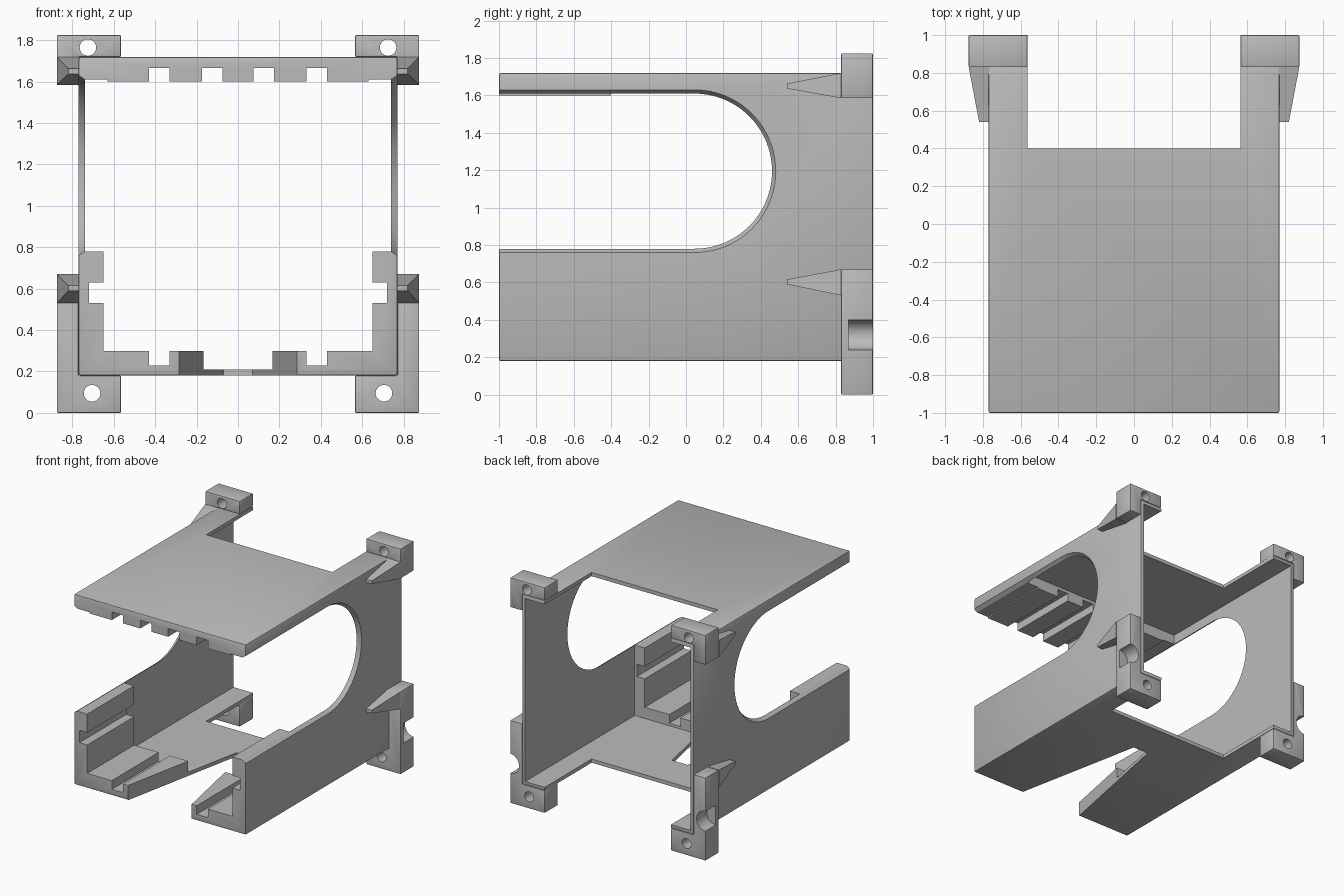
import bpy
import bmesh
from math import cos, sin, pi

default = bpy.data.objects.get("Cube")
if default:
    bpy.data.objects.remove(default, do_unlink=True)

grey = bpy.data.materials.new("plain_grey")
grey.use_nodes = True
colour = (0.5, 0.5, 0.5, 1)
grey.diffuse_color = colour
grey.node_tree.nodes["Principled BSDF"].inputs["Base Color"].default_value = colour


def finish(name, bm):
    bmesh.ops.recalc_face_normals(bm, faces=bm.faces)
    mesh = bpy.data.meshes.new(name)
    bm.to_mesh(mesh)
    bm.free()
    mesh.materials.append(grey)
    obj = bpy.data.objects.new(name, mesh)
    bpy.context.collection.objects.link(obj)
    return obj


def loft(name, loops):
    """Solid through matching rings of points, capped at both ends."""
    bm = bmesh.new()
    rings = [[bm.verts.new(p) for p in loop] for loop in loops]
    n = len(rings[0])
    for a, b in zip(rings, rings[1:]):
        for i in range(n):
            j = (i + 1) % n
            bm.faces.new((a[i], a[j], b[j], b[i]))
    bm.faces.new(rings[0])
    bm.faces.new(rings[-1])
    return finish(name, bm)


def extrude_y(name, profile, y0, y1):
    return loft(name, [[(x, y, z) for x, z in profile] for y in (y0, y1)])


def box(name, x0, x1, y0, y1, z0, z1):
    return extrude_y(name, [(x0, z0), (x1, z0), (x1, z1), (x0, z1)], y0, y1)


def rod(name, x, z, r, y0, y1):
    ring = [(x + r * cos(2 * pi * i / 32), z + r * sin(2 * pi * i / 32)) for i in range(32)]
    return extrude_y(name, ring, y0, y1)


def apply_modifiers(obj):
    bpy.context.view_layer.update()
    graph = bpy.context.evaluated_depsgraph_get()
    mesh = bpy.data.meshes.new_from_object(obj.evaluated_get(graph))
    obj.modifiers.clear()
    obj.data = mesh


def bevel(obj, width):
    mod = obj.modifiers.new("soft_edges", 'BEVEL')
    mod.width = width
    mod.segments = 2
    apply_modifiers(obj)


def cut(obj, cutter):
    mod = obj.modifiers.new("cut", 'BOOLEAN')
    mod.operation = 'DIFFERENCE'
    mod.solver = 'EXACT'
    mod.object = cutter
    apply_modifiers(obj)
    bpy.data.objects.remove(cutter, do_unlink=True)


# Main sleeve: thin walls at the rear, thick rail section at the front
sleeve = box("sleeve", -0.77, 0.77, -1, 1, 0.18, 1.72)
bevel(sleeve, 0.01)
cut(sleeve, box("rear_cavity", -0.74, 0.74, -0.4, 1.1, 0.21, 1.69))

half = [(0.33, 0.30), (0.33, 0.23), (0.43, 0.23), (0.43, 0.30),
        (0.65, 0.30), (0.65, 0.53), (0.72, 0.53), (0.72, 0.63), (0.65, 0.63),
        (0.65, 1.60), (0.43, 1.60), (0.43, 1.665), (0.33, 1.665), (0.33, 1.60),
        (0.175, 1.60), (0.175, 1.665), (0.075, 1.665), (0.075, 1.60)]
cavity = half + [(-x, z) for x, z in reversed(half)]
cut(sleeve, extrude_y("front_cavity", cavity, -1.1, -0.2))

# Open back of the roof and floor
cut(sleeve, box("back_opening", -0.565, 0.565, 0.4, 1.1, 0, 2))

# Tapered floor notch
notch = [(-0.305, -1.1), (0.305, -1.1), (0.07, 0.08), (-0.07, 0.08)]
cut(sleeve, loft("floor_notch", [[(x, y, z) for x, y in notch] for z in (0, 0.5)]))


# Round-ended side windows with a chamfered rim
def slot_ring(x, r):
    arc = [(x, 0.045 + r * cos(a), 1.195 + r * sin(a))
           for a in (pi * (i / 40 - 0.5) for i in range(41))]
    return arc + [(x, -1.2, 1.195 + r), (x, -1.2, 1.195 - r)]


for s in (1, -1):
    cut(sleeve, loft("side_window", [slot_ring(s * 0.63, 0.415),
                                     slot_ring(s * 0.74, 0.415),
                                     slot_ring(s * 0.80, 0.455)]))


# Rear mounting lugs and their tapered gussets
def gusset(name, s, low, high, tip):
    bm = bmesh.new()
    for x, y, z0, z1 in ((0.875, 0.83, low, high), (0.82, 0.54, tip - 0.013, tip + 0.013)):
        for z in (z0, z1):
            bm.verts.new((s * x, y, z))
            bm.verts.new((s * 0.765, y, z))
    bmesh.ops.convex_hull(bm, input=bm.verts)
    bmesh.ops.dissolve_limit(bm, angle_limit=0.01, verts=bm.verts, edges=bm.edges)
    return finish(name, bm)


parts = [sleeve]
for s, side in ((1, "left"), (-1, "right")):
    for level, outer, wall, inner, hole, tip in (
            ("upper", 1.825, 1.72, 1.585, (0.725, 1.765), 1.65),
            ("lower", 0.0, 0.18, 0.67, (0.705, 0.095), 0.603)):
        outline = [(0.565, outer), (0.875, outer), (0.875, inner),
                   (0.77, inner), (0.77, wall), (0.565, wall)]
        lug = extrude_y(f"{level}_{side}_lug", [(s * x, z) for x, z in outline], 0.83, 1)
        bevel(lug, 0.006)
        cut(lug, rod("screw_hole", s * hole[0], hole[1], 0.04, 0.7, 1.1))
        if level == "lower":
            cut(lug, rod("cable_recess", s * 0.875, 0.32, 0.08, 0.87, 1.1))
            low, high = 0.53, 0.67
        else:
            low, high = 1.585, 1.72
        parts += [lug, gusset(f"{level}_{side}_gusset", s, low, high, tip)]

# Smooth the curved cuts, keep the edges crisp
bpy.ops.object.select_all(action='DESELECT')
for part in parts:
    part.select_set(True)
bpy.context.view_layer.objects.active = sleeve
bpy.ops.object.shade_smooth_by_angle(angle=0.4)
